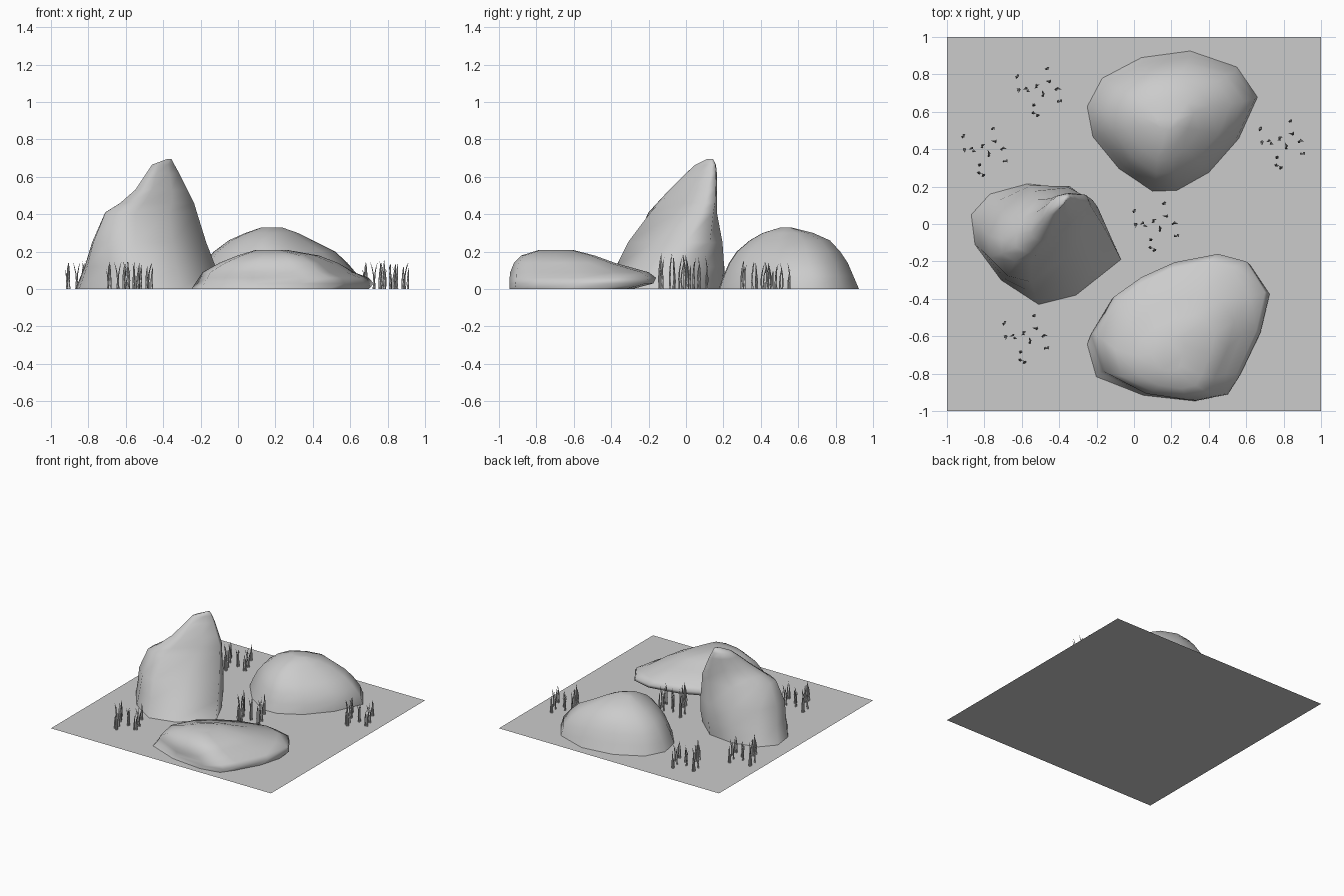
import bpy, math, random
from mathutils import Vector

if "Cube" in bpy.data.objects:
    bpy.data.objects.remove(bpy.data.objects["Cube"])

random.seed(4)


def make_object(name, verts, faces):
    me = bpy.data.meshes.new(name)
    me.from_pydata(verts, [], faces)
    me.polygons.foreach_set("use_smooth", [True] * len(me.polygons))
    me.update()
    ob = bpy.data.objects.new(name, me)
    bpy.context.collection.objects.link(ob)
    return ob


def normalised(pts):
    xs, ys = [p[0] for p in pts], [p[1] for p in pts]
    return [((x - min(xs)) / (max(xs) - min(xs)), (y - min(ys)) / (max(ys) - min(ys)))
            for x, y in pts]


def rock(name, outline, levels, upper=None, blend_height=1.0):
    """Loft an outline (clockwise) through levels of (z, xmin, xmax, ymin, ymax)."""
    low = normalised(outline)
    up = normalised(upper) if upper else low
    n, verts, faces = len(low), [], []
    for z, x0, x1, y0, y1 in levels:
        t = min(1, z / blend_height)
        ring = normalised([(a[0] + (b[0] - a[0]) * t, a[1] + (b[1] - a[1]) * t)
                           for a, b in zip(low, up)])
        verts += [(x0 + u * (x1 - x0), y0 + v * (y1 - y0), z) for u, v in ring]
    for r in range(len(levels) - 1):
        for i in range(n):
            j = (i + 1) % n
            faces.append((r * n + j, r * n + i, (r + 1) * n + i, (r + 1) * n + j))
    faces.append(tuple(range(len(verts) - 1, len(verts) - n - 1, -1)))
    return make_object(name, verts, faces)


# flat ground tile
make_object("ground_tile", [(-1, -1, 0), (1, -1, 0), (1, 1, 0), (-1, 1, 0)], [(0, 1, 2, 3)])

# tall pointed rock, with a shoulder on its front left
rock("tall_rock",
     [(-.87, .05), (-.77, .16), (-.57, .215), (-.35, .19), (-.17, .03),
      (-.07, -.19), (-.31, -.38), (-.51, -.43), (-.71, -.30), (-.85, -.11)],
     [(0, -.87, -.07, -.43, .215), (.12, -.82, -.12, -.375, .205),
      (.25, -.78, -.17, -.31, .195), (.41, -.71, -.22, -.2, .165),
      (.46, -.63, -.235, -.155, .165), (.53, -.55, -.27, -.09, .165),
      (.62, -.49, -.315, 0, .165), (.665, -.46, -.34, .05, .16), (.695, -.38, -.355, .11, .145)],
     upper=[(0, .3), (.1, .6), (.4, .9), (.75, 1), (.95, .97),
            (1, .8), (.7, .45), (.32, .05), (.15, 0), (0, .1)],
     blend_height=.45)

# rounded rock at the back
rock("round_rock",
     [(-.25, .63), (-.17, .78), (.04, .89), (.3, .925), (.55, .84), (.66, .68),
      (.56, .46), (.4, .28), (.23, .185), (.1, .18), (-.08, .30), (-.22, .47)],
     [(0, -.25, .66, .175, .925), (.07, -.22, .645, .2, .895), (.14, -.18, .585, .23, .865),
      (.2, -.13, .52, .27, .825), (.26, -.05, .4, .34, .77),
      (.3, .04, .32, .41, .68), (.328, .12, .24, .5, .57)])

# low slab rock at the front, undercut at its back edge
rock("low_rock",
     [(-.25, -.58), (-.13, -.38), (.02, -.28), (.21, -.2), (.46, -.155), (.62, -.195),
      (.73, -.36), (.68, -.57), (.57, -.8), (.5, -.91), (.33, -.945), (.06, -.91), (-.2, -.79)],
     [(0, -.25, .70, -.945, -.29), (.03, -.23, .725, -.945, -.175), (.06, -.21, .70, -.943, -.16),
      (.09, -.19, .62, -.94, -.2), (.14, -.1, .535, -.92, -.38),
      (.18, 0, .43, -.88, -.49), (.208, .09, .27, -.79, -.6)])

# grass: one pattern of curved, tapering blades, repeated as five clumps
roots = [(-.11, .08), (.04, .12), (-.10, .01), (-.06, .01), (-.01, .025), (.065, .05),
         (.03, -.02), (.095, .01), (.11, -.05), (-.02, -.07), (-.025, -.11), (0, -.135)]
blades = []
for rx, ry in roots:
    for k in range(2):
        blades.append((rx + random.uniform(-.009, .009), ry + random.uniform(-.009, .009),
                       random.uniform(0, 2 * math.pi), random.uniform(.1, .155),
                       random.uniform(.012, .024)))


def grass_clump(name, cx, cy, height=1.0):
    verts, faces = [], []
    for bx, by, ang, h, bend in blades:
        d = Vector((math.cos(ang), math.sin(ang), 0))
        side = Vector((-d.y, d.x, 0))
        b = len(verts)
        for t in (0, .3, .55, .8):
            c = Vector((cx + bx, cy + by, h * t * height)) + d * bend * (2 * t - .5) * (t - .3)
            w = .007 * (1 - .75 * t * t)
            verts += [c + side * w, c - d * w * .6, c - side * w, c + d * w * .6]
        verts.append(Vector((cx + bx, cy + by, h * height)) + d * bend * 1.05)
        for r in range(3):
            for i in range(4):
                j = (i + 1) % 4
                faces.append((b + r * 4 + j, b + r * 4 + i, b + r * 4 + 4 + i, b + r * 4 + 4 + j)[::-1])
        faces += [(b + 12 + i, b + 12 + (i + 1) % 4, b + 16) for i in range(4)]
    return make_object(name, verts, faces)


for i, (x, y, h) in enumerate([(-.51, .71, 1), (-.80, .39, 1), (.79, .43, 1),
                               (.115, -.01, 1.26), (-.58, -.61, 1)]):
    grass_clump(f"grass_clump_{i + 1}", x, y, h)
